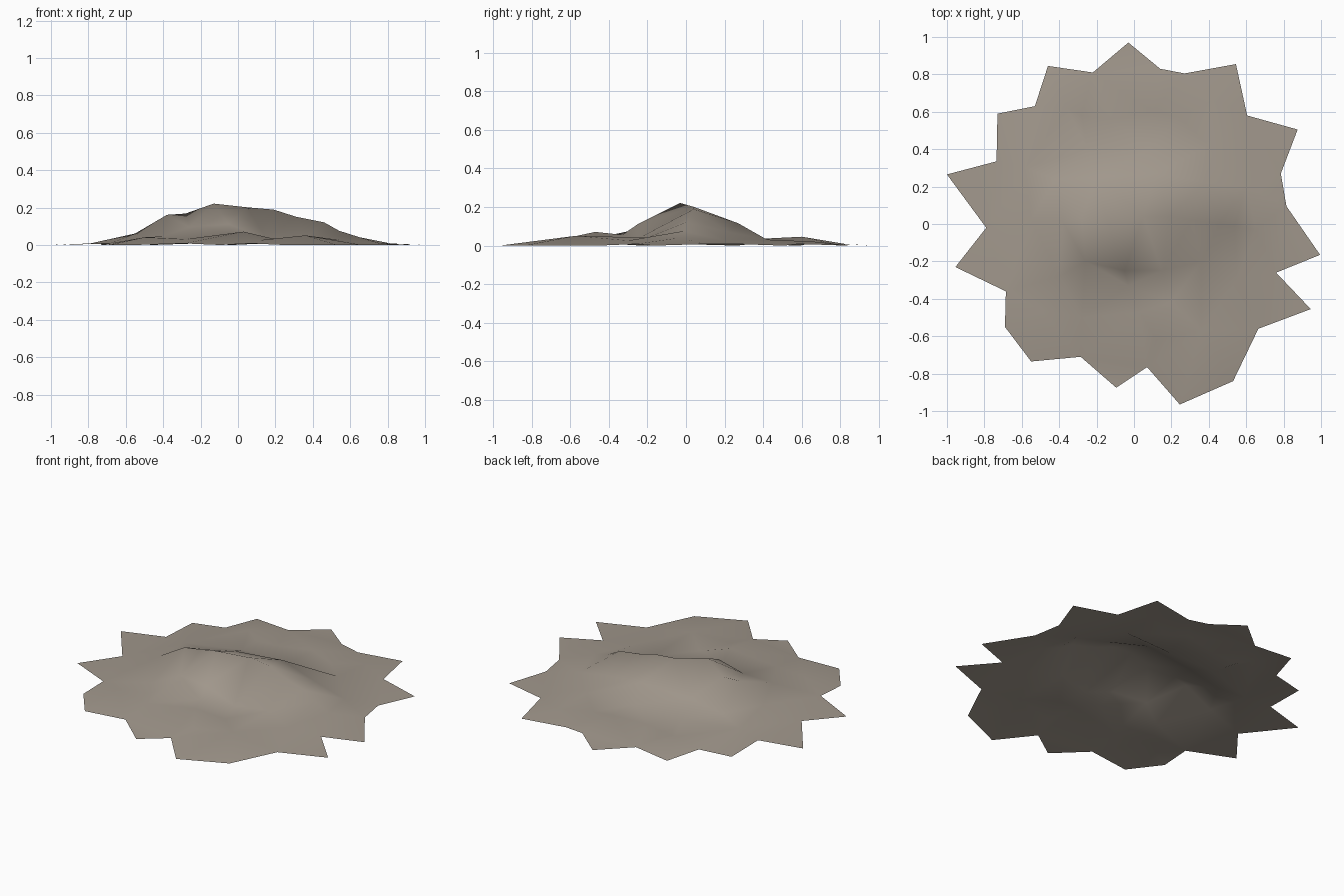
import bpy
from mathutils import Vector
from mathutils.geometry import delaunay_2d_cdt

# Jagged star-like rim, clockwise in the top view
rim = [(-.03, .97), (.14, .83), (.27, .805), (.545, .855), (.605, .58), (.875, .505),
       (.785, .27), (.815, .095), (.995, -.165), (.76, -.26), (.945, -.455), (.665, -.56),
       (.53, -.84), (.245, -.965), (.07, -.765), (-.095, -.875), (-.285, -.71), (-.55, -.735),
       (-.69, -.55), (-.685, -.36), (-.955, -.23), (-.79, -.02), (-1, .265), (-.735, .335),
       (-.73, .59), (-.53, .63), (-.46, .845), (-.22, .81)]

# Summit ridge running along x
ridge = [(-.55, .02, .065), (-.38, .01, .165), (-.28, .03, .172), (-.13, -.03, .225),
         (.05, .04, .205), (.19, .04, .193), (.31, .02, .155), (.46, 0, .125),
         (.54, -.01, .08), (.65, -.03, .045)]

# Shoulders, foot of the slopes and low outer humps
front = [(-.05, -.25, .115), (-.26, -.2, .10), (.15, -.25, .04), (.36, -.2, .045),
         (-.03, -.33, .06), (-.4, -.28, .05), (.03, -.47, .075), (.2, -.42, .035), (.36, -.57, .055),
         (.55, -.3, .03), (-.5, -.46, .045), (-.28, -.5, .035), (.12, -.62, .03)]
back = [(-.2, .25, .10), (.12, .27, .12), (.38, .22, .075), (-.42, .24, .06),
        (-.25, .4, .035), (.08, .4, .04), (.4, .42, .035), (.6, .2, .03),
        (.1, .6, .05), (.24, .57, .02), (-.12, .56, .035), (-.36, .62, .045), (-.28, .58, .02),
        (-.58, .3, .03), (.42, .66, .025)]

pts = [(x, y, .004 if x * x + y * y > .72 else .012) for x, y in rim] + ridge + front + back
edges = [(i, (i + 1) % len(rim)) for i in range(len(rim))]
edges += [(len(rim) + i, len(rim) + i + 1) for i in range(len(ridge) - 1)]
verts, _, faces, origin, _, _ = delaunay_2d_cdt(
    [Vector(p[:2]) for p in pts], edges, [list(range(len(rim)))[::-1]], 1, 1e-5)
height = [pts[o[0]][2] if o else .02 for o in origin]

# Open ground sheet with smooth shading
mesh = bpy.data.meshes.new("dirt_mound")
mesh.from_pydata([(v.x, v.y, h - .004) for v, h in zip(verts, height)], [], faces)
for p in mesh.polygons:
    if p.normal.z < 0:
        p.flip()
    p.use_smooth = True
mesh.update()
mat = bpy.data.materials.new("dusty brown")
mat.diffuse_color = (.36, .315, .265, 1)
mesh.materials.append(mat)
bpy.context.collection.objects.link(bpy.data.objects.new("dirt_mound", mesh))
